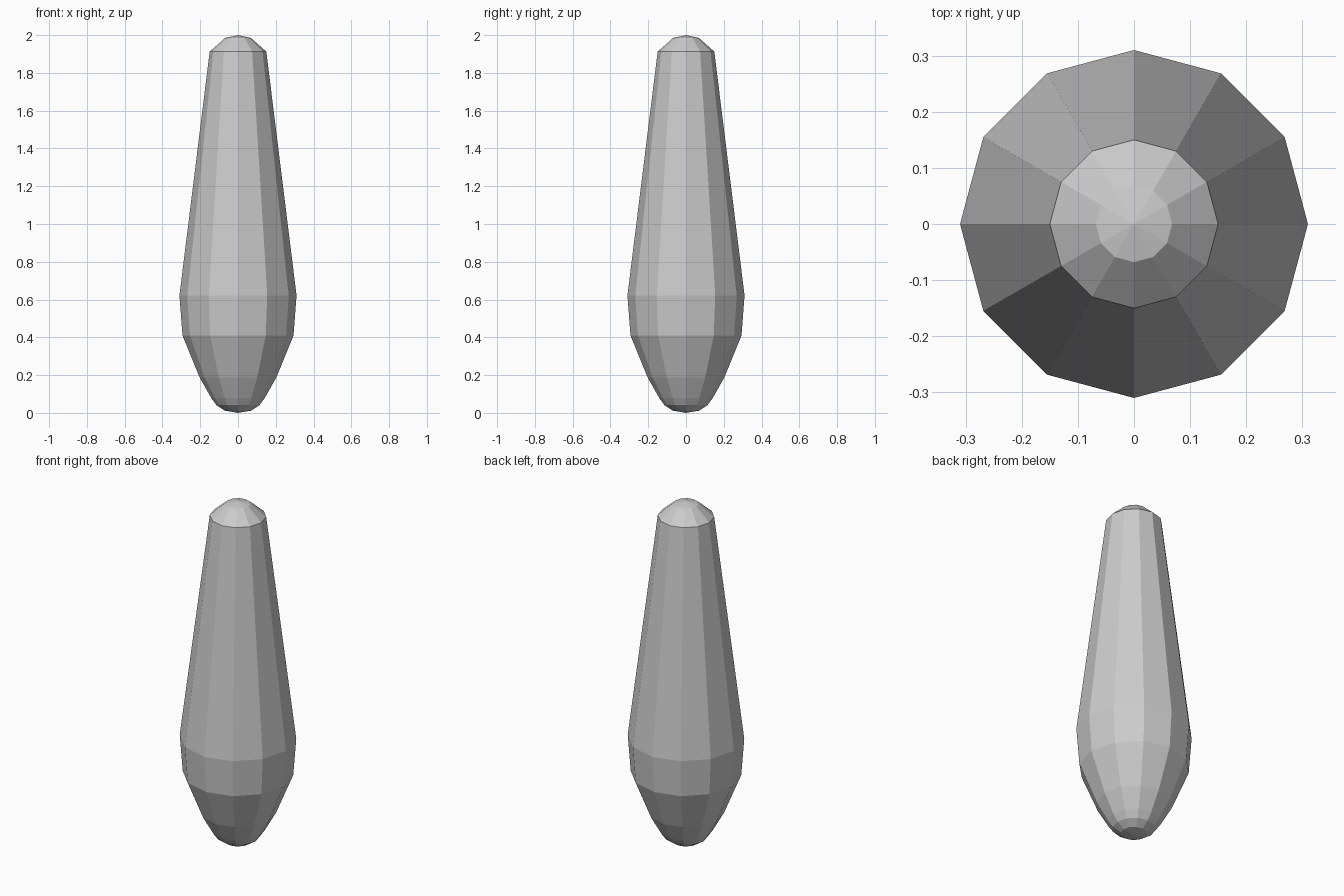
import bpy, bmesh
from math import cos, sin, pi

if "Cube" in bpy.data.objects:
    bpy.data.objects.remove(bpy.data.objects["Cube"])

SIDES = 12
# radius, height of each ring from bottom to top
PROFILE = [(0.07, 0.012), (0.115, 0.042), (0.142, 0.08), (0.203, 0.187),
           (0.294, 0.41), (0.31, 0.622), (0.15, 1.913), (0.068, 1.985)]

# Faceted tapered body: rings joined by quads, closed with a fan at each end
bm = bmesh.new()
rings = [[bm.verts.new((r * cos(2 * pi * i / SIDES), r * sin(2 * pi * i / SIDES), z))
          for i in range(SIDES)] for r, z in PROFILE]
bottom = bm.verts.new((0, 0, 0))
top = bm.verts.new((0, 0, 2))
for i in range(SIDES):
    j = (i + 1) % SIDES
    for a, b in zip(rings, rings[1:]):
        bm.faces.new((a[i], a[j], b[j], b[i]))
    bm.faces.new((bottom, rings[0][j], rings[0][i]))
    bm.faces.new((top, rings[-1][i], rings[-1][j]))
bmesh.ops.recalc_face_normals(bm, faces=bm.faces)

mesh = bpy.data.meshes.new("tapered_body")
bm.to_mesh(mesh)
bm.free()
body = bpy.data.objects.new("tapered_body", mesh)
bpy.context.collection.objects.link(body)
